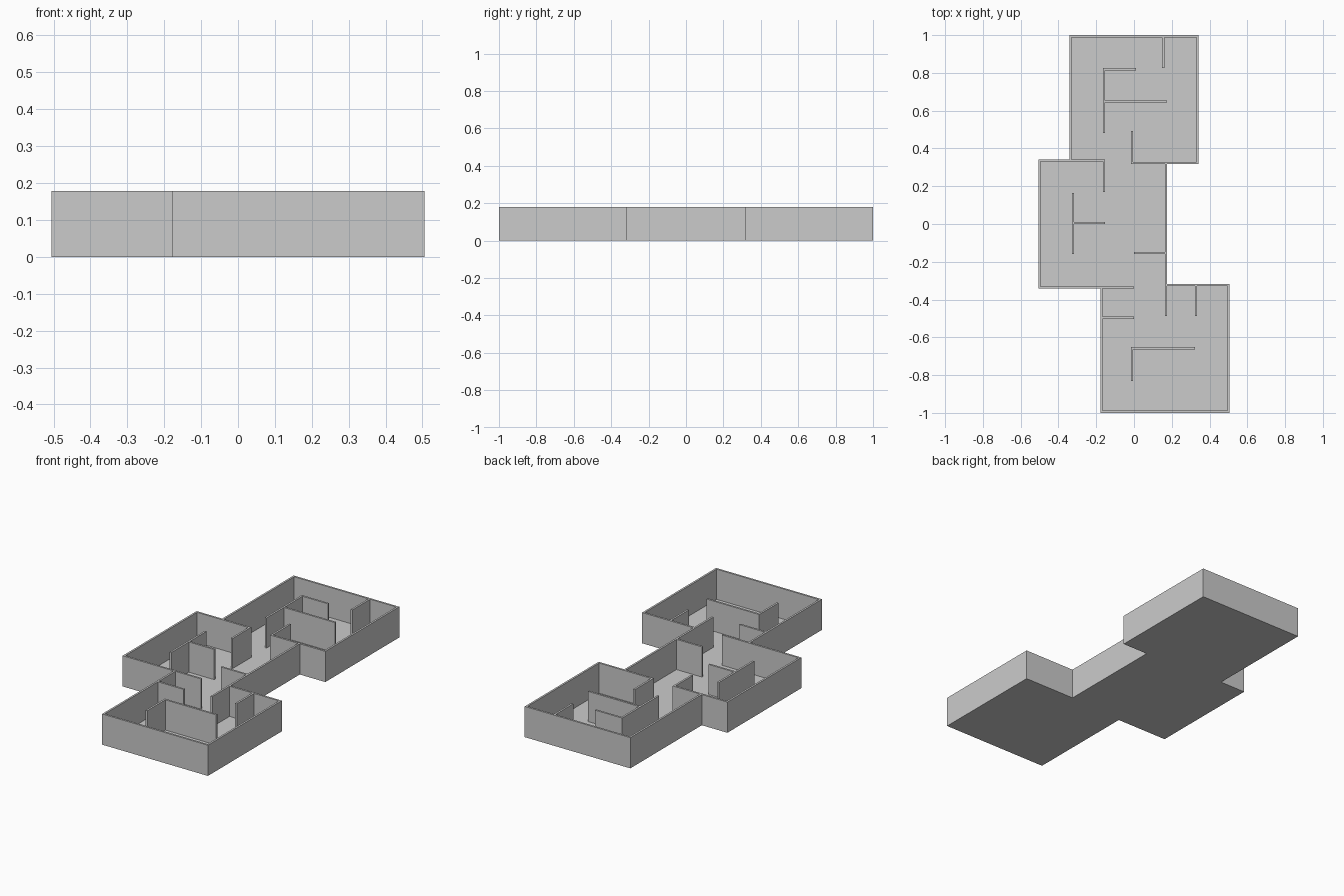
import bpy, bmesh
from mathutils import Vector

if "Cube" in bpy.data.objects:
    bpy.data.objects.remove(bpy.data.objects["Cube"])

H = 0.179      # wall height
T = 0.0114     # wall thickness
FLOOR = 0.003  # floor slab thickness


def finish(bm, name):
    bmesh.ops.recalc_face_normals(bm, faces=bm.faces)
    mesh = bpy.data.meshes.new(name)
    bm.to_mesh(mesh)
    bm.free()
    bpy.context.collection.objects.link(bpy.data.objects.new(name, mesh))


def wall(name, x0, x1, y0, y1):
    """Upright box standing on the floor slab."""
    bm = bmesh.new()
    bmesh.ops.create_cube(bm, size=1)
    for v in bm.verts:
        v.co.x = x0 if v.co.x < 0 else x1
        v.co.y = y0 if v.co.y < 0 else y1
        v.co.z = FLOOR if v.co.z < 0 else H
    finish(bm, name)


def inset(points, t):
    """Offset a counter-clockwise right-angled outline inwards."""
    result = []
    for i, p in enumerate(points):
        d1 = (p - points[i - 1]).normalized()
        d2 = (points[(i + 1) % len(points)] - p).normalized()
        d = d1 + d2
        result.append(p + t * Vector((-d.y, d.x)))
    return result


# Outer shell: three staggered square rooms in one outline, lofted from
# the underside up the outside, over the rim and down to the floor
outer = [Vector(p) for p in (
    (-.341, 1), (-.341, .341), (-.506, .341), (-.506, -.341),
    (-.177, -.341), (-.177, -1), (.506, -1), (.506, -.318),
    (.176, -.318), (.176, .318), (.341, .318), (.341, 1))]
inner = inset(outer, T)
bm = bmesh.new()
rings = [[bm.verts.new((p.x, p.y, z)) for p in pts]
         for pts, z in ((outer, 0), (outer, H), (inner, H), (inner, FLOOR))]
for a, b in zip(rings, rings[1:]):
    for i in range(len(a)):
        bm.faces.new((a[i - 1], a[i], b[i], b[i - 1]))
bm.faces.new(rings[0][::-1])
bm.faces.new(rings[-1])
finish(bm, "outer_walls_and_floor")

# Partitions running along x: centre y, start x, end x
along_x = [
    (.819, -.165, .010), (.648, -.153, .175),       # top room
    (.3237, -.016, .165), (.3353, -.330, -.153),    # doorway top to middle
    (.006, -.318, -.154), (-.153, 0, .165),         # middle room
    (-.3353, -.166, 0),                             # doorway middle to bottom
    (-.496, -.166, 0), (-.658, -.016, .324),        # bottom room
]
for i, (y, x0, x1) in enumerate(along_x):
    wall(f"cross_partition_{i + 1}", x0, x1, y - T / 2, y + T / 2)

# Partitions running along y: centre x, start y, end y
along_y = [
    (.155, .826, .989), (-.159, .483, .813),        # top room
    (-.010, .329, .493),
    (-.159, .169, .330), (-.323, -.160, .165),      # middle room
    (.1703, -.488, -.329), (.328, -.488, -.329),    # bottom room
    (-.010, -.830, -.664),
]
for i, (x, y0, y1) in enumerate(along_y):
    wall(f"long_partition_{i + 1}", x - T / 2, x + T / 2, y0, y1)
